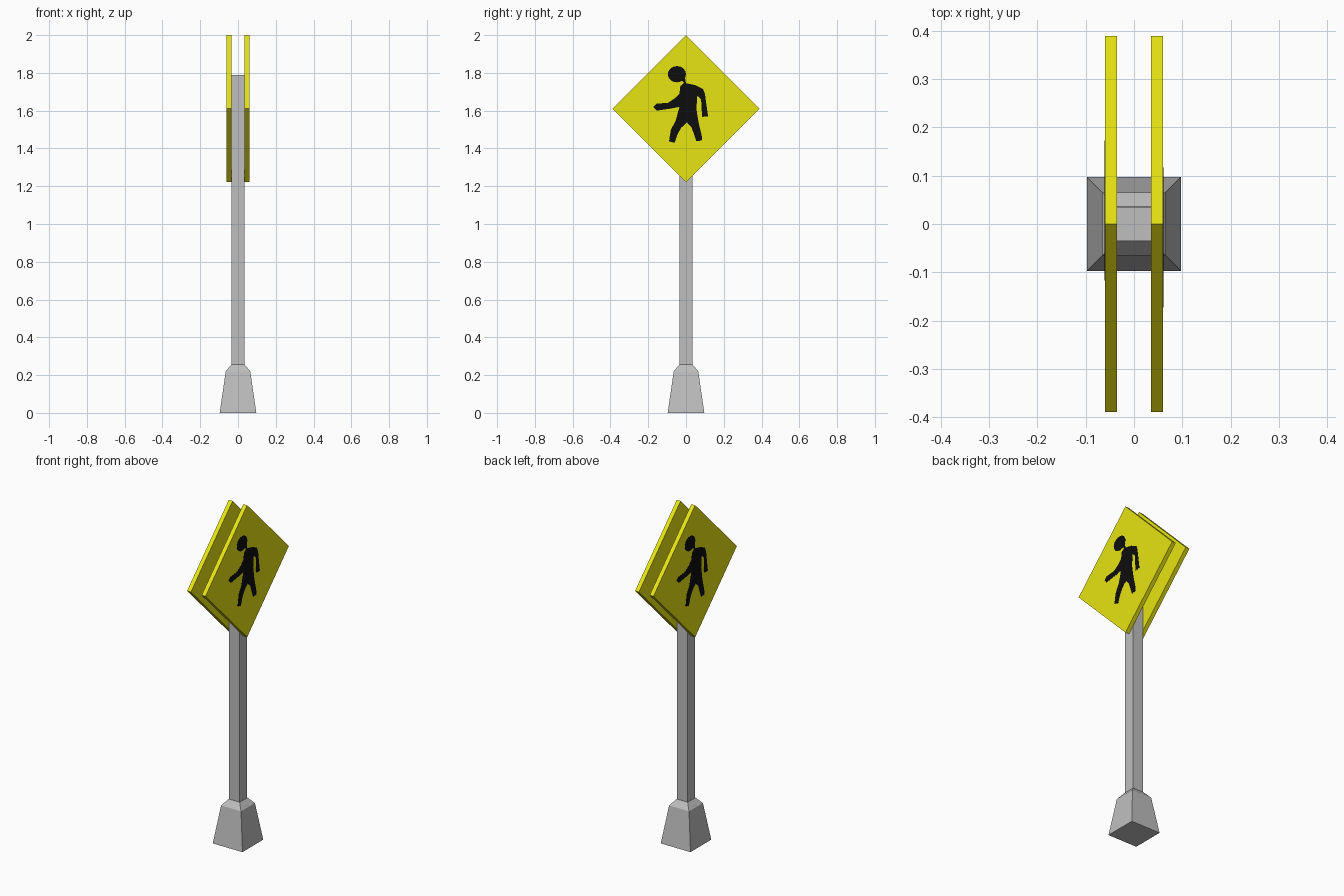
import bpy, bmesh, math
from mathutils import Matrix

cube = bpy.data.objects.get("Cube")
if cube:
    bpy.data.objects.remove(cube, do_unlink=True)


def material(name, color):
    mat = bpy.data.materials.new(name)
    mat.use_nodes = True
    mat.diffuse_color = color
    mat.node_tree.nodes["Principled BSDF"].inputs["Base Color"].default_value = color
    return mat


GREY = material("post grey", (0.52, 0.52, 0.52, 1))
YELLOW = material("sign yellow", (0.8, 0.77, 0.006, 1))
BLACK = material("figure black", (0.004, 0.004, 0.004, 1))


def add_object(name, bm, mat, turn=0.0):
    bmesh.ops.recalc_face_normals(bm, faces=bm.faces)
    bm.transform(Matrix.Rotation(turn, 4, "Z"))
    mesh = bpy.data.meshes.new(name)
    bm.to_mesh(mesh)
    bm.free()
    mesh.materials.append(mat)
    obj = bpy.data.objects.new(name, mesh)
    bpy.context.collection.objects.link(obj)


def square_stack(name, rings):
    """Square column through (half width, height) rings, capped at both ends."""
    bm = bmesh.new()
    loops = [[bm.verts.new((x * h, y * h, z))
              for x, y in ((-1, -1), (1, -1), (1, 1), (-1, 1))] for h, z in rings]
    for low, high in zip(loops, loops[1:]):
        for i in range(4):
            j = (i + 1) % 4
            bm.faces.new((low[i], low[j], high[j], high[i]))
    bm.faces.new(loops[0][::-1])
    bm.faces.new(loops[-1])
    add_object(name, bm, GREY)


def plate(name, outline, x0, x1, mat, turn):
    """Flat (y, z) outline given thickness from x0 to x1."""
    bm = bmesh.new()
    face = bm.faces.new([bm.verts.new((x0, y, z)) for y, z in outline])
    out = bmesh.ops.extrude_face_region(bm, geom=[face])
    for v in out["geom"]:
        if isinstance(v, bmesh.types.BMVert):
            v.co.x = x1
    add_object(name, bm, mat, turn)


# Post and tapered foot
square_stack("base", [(0.097, 0), (0.065, 0.22), (0.036, 0.255)])
square_stack("post", [(0.035, 0.25), (0.035, 1.79)])

# Walking figure: body outline, clockwise from the neck
BODY = [(-0.03, 1.765), (-0.005, 1.775), (0.0, 1.745), (0.05, 1.735), (0.09, 1.715),
        (0.1, 1.69), (0.107, 1.64), (0.117, 1.57), (0.085, 1.567), (0.08, 1.66),
        (0.06, 1.68), (0.055, 1.61), (0.066, 1.54), (0.085, 1.46), (0.083, 1.442),
        (0.055, 1.438), (0.03, 1.51), (0.005, 1.538), (-0.025, 1.51), (-0.045, 1.475),
        (-0.06, 1.43), (-0.09, 1.437), (-0.08, 1.5), (-0.055, 1.545), (-0.035, 1.62),
        (-0.075, 1.612), (-0.155, 1.6), (-0.173, 1.62), (-0.155, 1.637), (-0.095, 1.642),
        (-0.06, 1.665), (-0.035, 1.69), (-0.03, 1.73), (-0.01, 1.748)]
HEAD = [(-0.048 + 0.048 * math.cos(a), 1.793 + 0.043 * math.sin(a))
        for a in (i * math.tau / 20 for i in range(20))]

# Two diamond boards, back to back on either side of the post
R, MID = 0.389, 1.611
DIAMOND = [(0, MID - R), (R, MID), (0, MID + R), (-R, MID)]
for side, turn in (("left", 0.0), ("right", math.pi)):
    plate(side + "_board", DIAMOND, 0.035, 0.06, YELLOW, turn)
    plate(side + "_figure_body", BODY, 0.0595, 0.061, BLACK, turn)
    plate(side + "_figure_head", HEAD, 0.0595, 0.0611, BLACK, turn)
